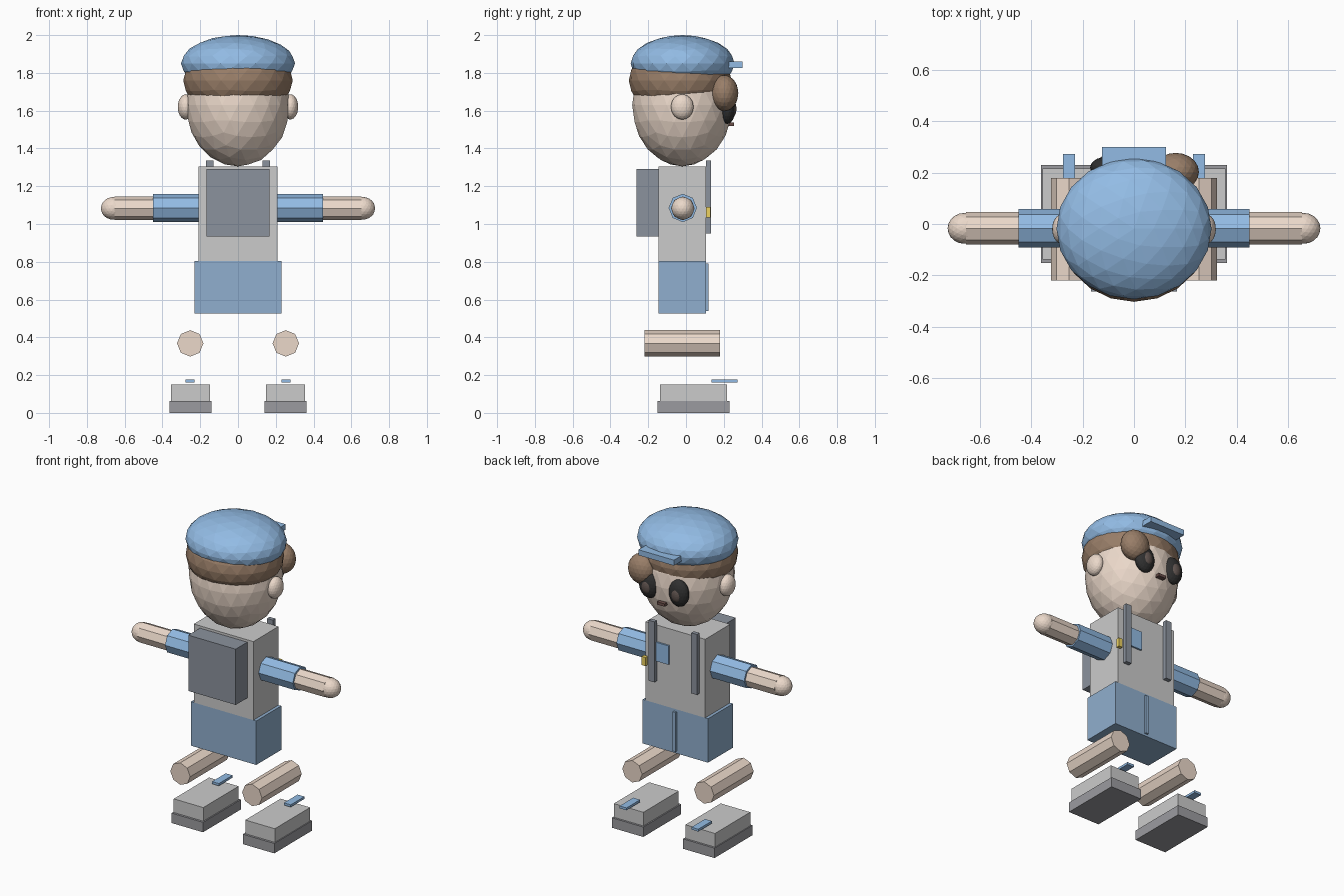
import bpy
from math import pi

if "Cube" in bpy.data.objects:
    bpy.data.objects.remove(bpy.data.objects["Cube"])

COLORS = {
    "skin": (0.83, 0.69, 0.59), "blue": (0.29, 0.50, 0.78), "shorts_blue": (0.28, 0.43, 0.62),
    "hair": (0.32, 0.21, 0.14), "slate": (0.26, 0.29, 0.34), "sole": (0.33, 0.33, 0.35),
    "black": (0.03, 0.03, 0.03), "iris": (0.12, 0.09, 0.08), "mouth": (0.15, 0.08, 0.07),
    "yellow": (0.85, 0.65, 0.12),
}
MATS = {}
for key, rgb in COLORS.items():
    MATS[key] = bpy.data.materials.new(key)
    MATS[key].diffuse_color = (*rgb, 1)


def finish(name, color):
    ob = bpy.context.object
    ob.name = name
    if color:
        ob.data.materials.append(MATS[color])
    return ob


def box(name, x, y, z, color=None):
    """Box from (min, max) ranges."""
    center = [(a + b) / 2 for a, b in (x, y, z)]
    bpy.ops.mesh.primitive_cube_add(size=1, location=center)
    ob = finish(name, color)
    ob.scale = [abs(b - a) for a, b in (x, y, z)]
    return ob


def ball(name, center, radii, color, detail=3):
    """Flat-faced ellipsoid."""
    bpy.ops.mesh.primitive_ico_sphere_add(subdivisions=detail, radius=1, location=center)
    ob = finish(name, color)
    ob.scale = radii
    return ob


def tube(name, center, radius, length, rotation, color):
    """Eight-sided limb."""
    bpy.ops.mesh.primitive_cylinder_add(vertices=8, radius=radius, depth=length,
                                        location=center, rotation=rotation)
    return finish(name, color)


# head, hair and cap
ball("head", (0, -0.02, 1.63), (0.275, 0.265, 0.325), "skin")
ball("hair", (0, -0.031, 1.76), (0.29, 0.272, 0.20), "hair")
ball("side_lock", (0.163, 0.203, 1.693), (0.09, 0.074, 0.095), "hair")
ball("cap", (0, -0.018, 1.85), (0.302, 0.275, 0.15), "blue")
box("cap_visor", (-0.125, 0.125), (0.20, 0.30), (1.825, 1.86), "blue")
box("mouth", (-0.027, 0.027), (0.225, 0.255), (1.52, 1.538), "mouth")

# torso, shorts and backpack
box("torso", (-0.21, 0.21), (-0.145, 0.107), (0.805, 1.305))
box("shorts", (-0.23, 0.23), (-0.145, 0.107), (0.525, 0.805), "shorts_blue")
box("shorts_fly", (-0.011, 0.011), (0.10, 0.119), (0.54, 0.79), "shorts_blue")
box("backpack", (-0.167, 0.167), (-0.262, -0.145), (0.935, 1.29), "slate")
box("chest_pocket", (0.04, 0.15), (0.10, 0.118), (1.08, 1.20), "blue")
box("badge", (0.195, 0.222), (0.107, 0.13), (1.035, 1.09), "yellow")

# parts on both sides
for side, s in (("left", -1), ("right", 1)):
    ball(f"{side}_ear", (s * 0.277, -0.02, 1.62), (0.042, 0.06, 0.067), "skin")
    ball(f"{side}_eye", (s * 0.105, 0.22, 1.615), (0.066, 0.042, 0.085), "black")
    ball(f"{side}_iris", (s * 0.105, 0.245, 1.61), (0.034, 0.022, 0.045), "iris")
    box(f"{side}_strap", (s * 0.13, s * 0.17), (0.107, 0.133), (0.95, 1.335), "slate")
    # arm
    tube(f"{side}_sleeve", (s * 0.325, -0.017, 1.085), 0.075, 0.25, (0, pi / 2, 0), "blue")
    tube(f"{side}_forearm", (s * 0.545, -0.017, 1.083), 0.063, 0.22, (0, pi / 2, 0), "skin")
    ball(f"{side}_hand", (s * 0.66, -0.017, 1.083), (0.066, 0.06, 0.06), "skin")
    # leg and shoe
    tube(f"{side}_leg", (s * 0.253, -0.02, 0.368), 0.07, 0.40, (pi / 2, 0, 0), "skin")
    box(f"{side}_shoe", (s * 0.148, s * 0.356), (-0.138, 0.217), (0.063, 0.15))
    box(f"{side}_sole", (s * 0.14, s * 0.362), (-0.152, 0.23), (0, 0.063), "sole")
    box(f"{side}_lace", (s * 0.229, s * 0.277), (0.135, 0.272), (0.162, 0.177), "blue")

for m in bpy.data.materials:
    if m.users and not m.is_grease_pencil:
        m.use_nodes = True
        m.node_tree.nodes["Principled BSDF"].inputs["Base Color"].default_value = m.diffuse_color
